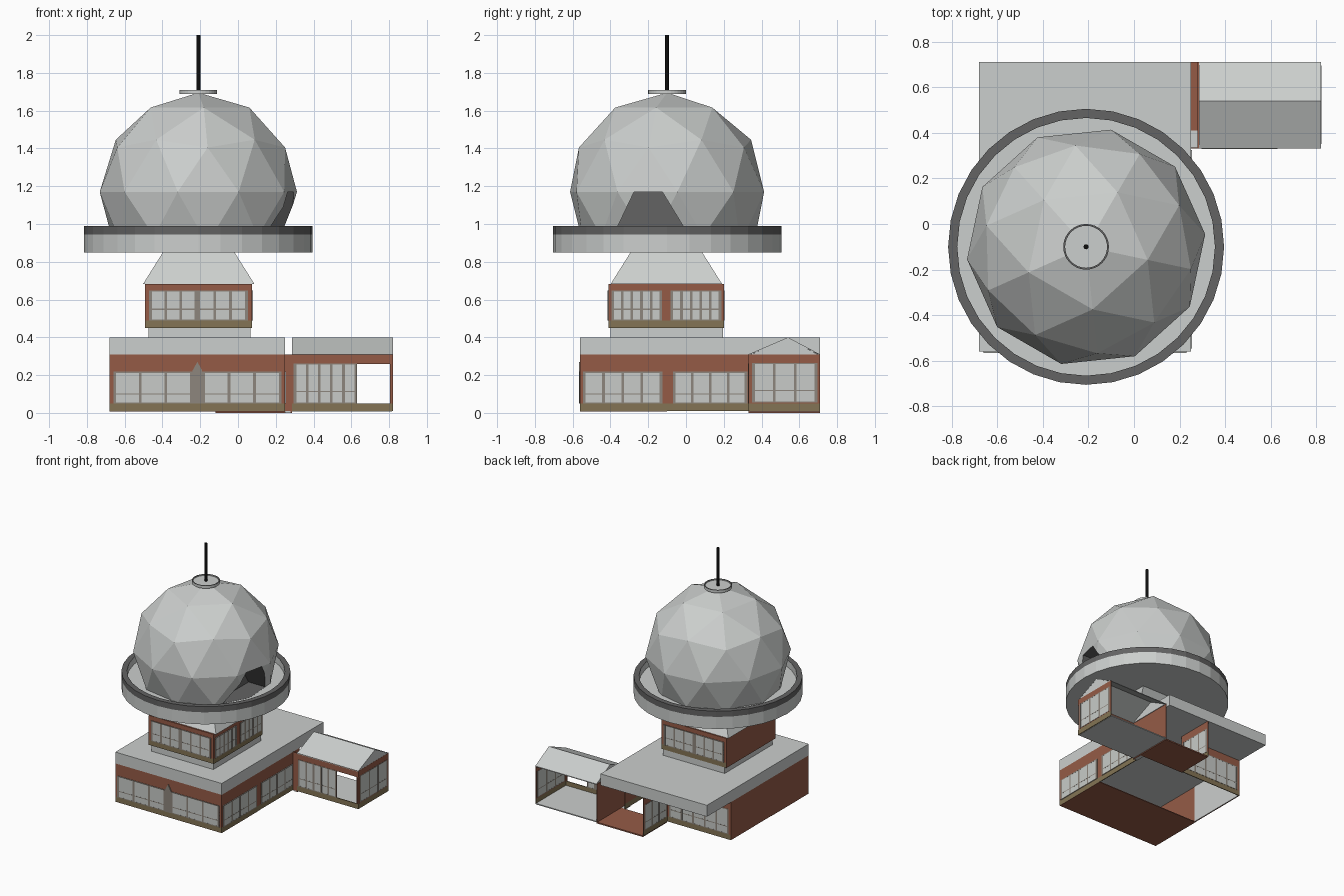
import bpy, bmesh, math
from mathutils import Matrix

if "Cube" in bpy.data.objects:
    bpy.data.objects.remove(bpy.data.objects["Cube"])

COLORS = {
    "light_panel": (0.60, 0.62, 0.61), "dark_grey": (0.125, 0.125, 0.125),
    "brick": (0.30, 0.105, 0.062), "olive_base": (0.23, 0.175, 0.09),
    "window_frame": (0.27, 0.24, 0.205), "glass": (0.58, 0.60, 0.58),
    "black": (0.004, 0.004, 0.004),
}
MATS = {}
for n, c in COLORS.items():
    MATS[n] = bpy.data.materials.new(n)
    MATS[n].diffuse_color = (*c, 1)
L, D, B, O, F, G, K = COLORS


def finish(name, bm, mats):
    me = bpy.data.meshes.new(name)
    bmesh.ops.recalc_face_normals(bm, faces=bm.faces)
    bm.to_mesh(me)
    bm.free()
    for m in mats:
        me.materials.append(MATS[m])
    ob = bpy.data.objects.new(name, me)
    bpy.context.collection.objects.link(ob)
    return ob


def boxes(name, parts):
    """parts: list of (x0, x1, y0, y1, z0, z1, material)"""
    bm = bmesh.new()
    mats = list(dict.fromkeys(p[6] for p in parts))
    for x0, x1, y0, y1, z0, z1, m in parts:
        mat = Matrix.Translation(((x0 + x1) / 2, (y0 + y1) / 2, (z0 + z1) / 2)) @ \
            Matrix.Diagonal((x1 - x0, y1 - y0, z1 - z0, 1))
        vs = bmesh.ops.create_cube(bm, size=1, matrix=mat)["verts"]
        for f in {f for v in vs for f in v.link_faces}:
            f.material_index = mats.index(m)
    return finish(name, bm, mats)


def prism(name, pts, axis, a, b, mat):
    """extrude a 2D outline (other horizontal axis, z) from a to b along axis"""
    bm = bmesh.new()
    place = (lambda p, t: (t, p[0], p[1])) if axis == "x" else (lambda p, t: (p[0], t, p[1]))
    r0, r1 = [[bm.verts.new(place(p, t)) for p in pts] for t in (a, b)]
    bm.faces.new(r0)
    bm.faces.new(r1)
    for i in range(len(pts)):
        j = (i + 1) % len(pts)
        bm.faces.new((r0[i], r0[j], r1[j], r1[i]))
    return finish(name, bm, [mat])


def lathe(name, prof, seg_mats, n):
    """spin a closed-on-axis profile about the tower axis"""
    bm = bmesh.new()
    mats = list(dict.fromkeys(seg_mats))
    rings = []
    for r, z in prof:
        if r == 0:
            rings.append([bm.verts.new((CX, CY, z))] * n)
        else:
            rings.append([bm.verts.new((CX + r * math.cos(2 * math.pi * i / n),
                                        CY + r * math.sin(2 * math.pi * i / n), z)) for i in range(n)])
    for a, b, m in zip(rings, rings[1:], seg_mats):
        for i in range(n):
            j = (i + 1) % n
            f = bm.faces.new(list(dict.fromkeys((a[i], a[j], b[j], b[i]))))
            f.material_index = mats.index(m)
    return finish(name, bm, mats)


def window(name, axis, plane, a0, a1, z0, z1, panes, bar=0.3):
    """glass plate with a grid of bars, lying in the plane axis = plane"""
    def bx(u0, u1, w0, w1, t, m):
        h = (plane - t, plane + t)
        return (*h, u0, u1, w0, w1, m) if axis == "x" else (u0, u1, *h, w0, w1, m)
    w = 0.014
    parts = [bx(a0, a1, z0, z1, 0.004, G)]
    for i in range(panes + 1):
        c = a0 + w / 2 + (a1 - a0 - w) * i / panes
        parts.append(bx(c - w / 2, c + w / 2, z0, z1, 0.0049, F))
    for z in (z0 + 0.003, z0 + (z1 - z0) * bar, z1 - 0.003):
        parts.append(bx(a0, a1, z - 0.003, z + 0.003, 0.0046, F))
    return boxes(name, parts)


CX, CY = -0.21, -0.10
T = 0.006
X0, X1, Y0, YB, Y1 = -0.68, 0.25, -0.56, 0.41, 0.71

# Ground floor: brick walls over an olive base, floor under the front half
boxes("ground_floor_walls", [
    w for z0, z1, m in ((0.01, 0.05, O), (0.05, 0.31, B)) for w in (
        (X0, X1, Y0, Y0 + T, z0, z1, m),
        (X1 - T, X1, Y0 + T, YB, z0, z1, m),
        (X0 + T, -0.12, YB - T, YB, z0, z1, m),
        (-0.12 - T, -0.12, YB, Y1, z0, z1, m),
        (X0, X0 + T, Y0 + T, YB, z0, z1, B))])
boxes("ground_floor_base", [(X0, X1, Y0, CY, 0.008, 0.014, B)])
boxes("inner_side_lining", [(X0 + T, X0 + T + 0.004, CY, YB - T, 0.01, 0.31, L)])
boxes("ground_floor_roof", [(X0, X1, Y0, Y1, 0.31, 0.40, L)])
window("front_window_left", "y", Y0, -0.66, -0.24, 0.05, 0.218, 3)
window("front_window_right", "y", Y0, -0.19, 0.23, 0.05, 0.218, 3)
window("side_window_front", "x", X1, -0.545, -0.125, 0.05, 0.218, 4)
window("side_window_rear", "x", X1, -0.07, 0.325, 0.05, 0.218, 4)
window("rear_window", "y", YB - T / 2, -0.66, -0.14, 0.05, 0.25, 5)
window("passage_window", "x", -0.12 - T / 2, YB + 0.01, Y1 - 0.01, 0.05, 0.25, 3)
prism("front_pointed_post", [(-0.24, 0.05), (-0.19, 0.05), (-0.19, 0.225), (-0.215, 0.27), (-0.24, 0.225)],
      "y", Y0 - 0.007, Y0 + 0.002, F)

# Passage between main building and wing
boxes("passage_floor", [(-0.12, 0.28, YB, Y1, 0.0, 0.01, B),
                        (X1, 0.28, 0.335, YB, 0.0, 0.01, L)])
boxes("passage_walls", [(0.279, 0.285, 0.33, Y1, 0.0, 0.31, B),
                        (X1, 0.285, 0.33, 0.336, 0.01, 0.31, B)])

# Wing: open at the back, doorway at the front, gabled roof
WX0, WX1, WY0 = 0.285, 0.82, 0.33
boxes("wing_walls", [
    (WX0, WX1, WY0, WY0 + T, 0.01, 0.05, O), (WX0, 0.63, WY0, WY0 + T, 0.05, 0.26, B),
    (WX0, WX1, WY0, WY0 + T, 0.26, 0.31, B), (WX1 - T, WX1, WY0 + T, Y1, 0.01, 0.05, O),
    (WX1 - T, WX1, WY0 + T, Y1, 0.05, 0.31, B), (WX1 - 0.014, WX1 - T, WY0, WY0 + T, 0.05, 0.26, B)])
boxes("wing_floor", [(WX0, WX1 - T, WY0 + T, Y1, 0.008, 0.016, L)])
window("wing_front_window", "y", WY0 + T / 2, 0.295, 0.63, 0.05, 0.262, 5)
window("wing_end_window", "x", WX1 - T / 2, 0.35, 0.695, 0.055, 0.265, 3)
prism("wing_roof", [(WY0, 0.31), (0.54, 0.40), (Y1, 0.31), (Y1, 0.304), (0.54, 0.394), (WY0, 0.304)],
      "x", WX0, WX1, L)
for nm, x in (("outer_gable", WX1 - T), ("inner_gable", WX0)):
    prism(nm, [(WY0 + 0.005, 0.305), (0.54, 0.396), (Y1 - 0.005, 0.305)], "x", x, x + T - 0.001, L)

# Upper storey on a recessed neck
boxes("upper_neck", [(-0.475, 0.065, -0.40, 0.195, 0.40, 0.45, L)])
UX0, UX1, UY0, UY1 = -0.49, 0.075, -0.41, 0.20
boxes("upper_storey", [(UX0, UX1, UY0, UY1, 0.45, 0.49, O), (UX0, UX1, UY0, UY1, 0.49, 0.683, B)])
boxes("upper_plain_side", [(UX0 - 0.003, UX0 + 0.002, UY0, UY1, 0.45, 0.683, B)])
for nm, y in (("front", UY0), ("rear", UY1)):
    window("upper_" + nm + "_window_a", "y", y, -0.47, -0.215, 0.488, 0.648, 3, 0.38)
    window("upper_" + nm + "_window_b", "y", y, -0.215, 0.052, 0.488, 0.648, 3, 0.38)
window("upper_side_window_a", "x", UX1, -0.395, -0.127, 0.488, 0.648, 5, 0.38)
window("upper_side_window_b", "x", UX1, -0.082, 0.187, 0.488, 0.648, 5, 0.38)

# Square tapering support under the saucer
bm = bmesh.new()
bmesh.ops.create_cone(bm, cap_ends=True, segments=4, radius1=0.295 * math.sqrt(2),
                      radius2=0.187 * math.sqrt(2), depth=0.172,
                      matrix=Matrix.Translation((CX + 0.002, CY - 0.004, 0.768))
                      @ Matrix.Rotation(math.pi / 4, 4, "Z"))
finish("tapered_support", bm, [L])

# Saucer platform with dark rim
lathe("saucer_platform", [(0, 0.85), (0.605, 0.85), (0.605, 0.945), (0.605, 0.99),
                          (0.565, 0.99), (0.565, 0.935), (0, 0.935)], [L, L, D, D, L, L], 32)

# Faceted dome with a doorway pocket
bm = bmesh.new()
bmesh.ops.create_icosphere(bm, subdivisions=2, radius=0.525,
                           matrix=Matrix.Translation((CX, CY, 1.17)) @ Matrix.Rotation(math.radians(-12), 4, "Z"))
bmesh.ops.bisect_plane(bm, geom=bm.verts[:] + bm.edges[:] + bm.faces[:], plane_co=(0, 0, 0.93),
                       plane_no=(0, 0, 1), clear_inner=True)
bmesh.ops.holes_fill(bm, edges=[e for e in bm.edges if e.is_boundary])
dome = finish("faceted_dome", bm, [L, D])
cutter = prism("doorway_cutter", [(-0.386, 0.936), (0.017, 0.936), (-0.125, 1.17), (-0.275, 1.17)],
               "x", 0.08, 0.5, D)
cutter.data.materials.clear()
for m in (L, D):
    cutter.data.materials.append(MATS[m])
for f in cutter.data.polygons:
    f.material_index = 1
cutter.hide_render = True
cutter.hide_viewport = True
mod = dome.modifiers.new("doorway", "BOOLEAN")
mod.operation = "DIFFERENCE"
mod.solver = "EXACT"
mod.object = cutter

# Cap and mast
lathe("dome_cap", [(0, 1.688), (0.10, 1.688), (0.10, 1.71), (0.092, 1.71), (0.092, 1.702), (0, 1.702)],
      [L, L, D, L, L], 32)
lathe("mast", [(0, 1.69), (0.011, 1.69), (0.011, 2.0), (0, 2.0)], [K] * 3, 12)

for m in bpy.data.materials:
    if m.users and not m.is_grease_pencil:
        m.use_nodes = True
        m.node_tree.nodes["Principled BSDF"].inputs["Base Color"].default_value = m.diffuse_color
